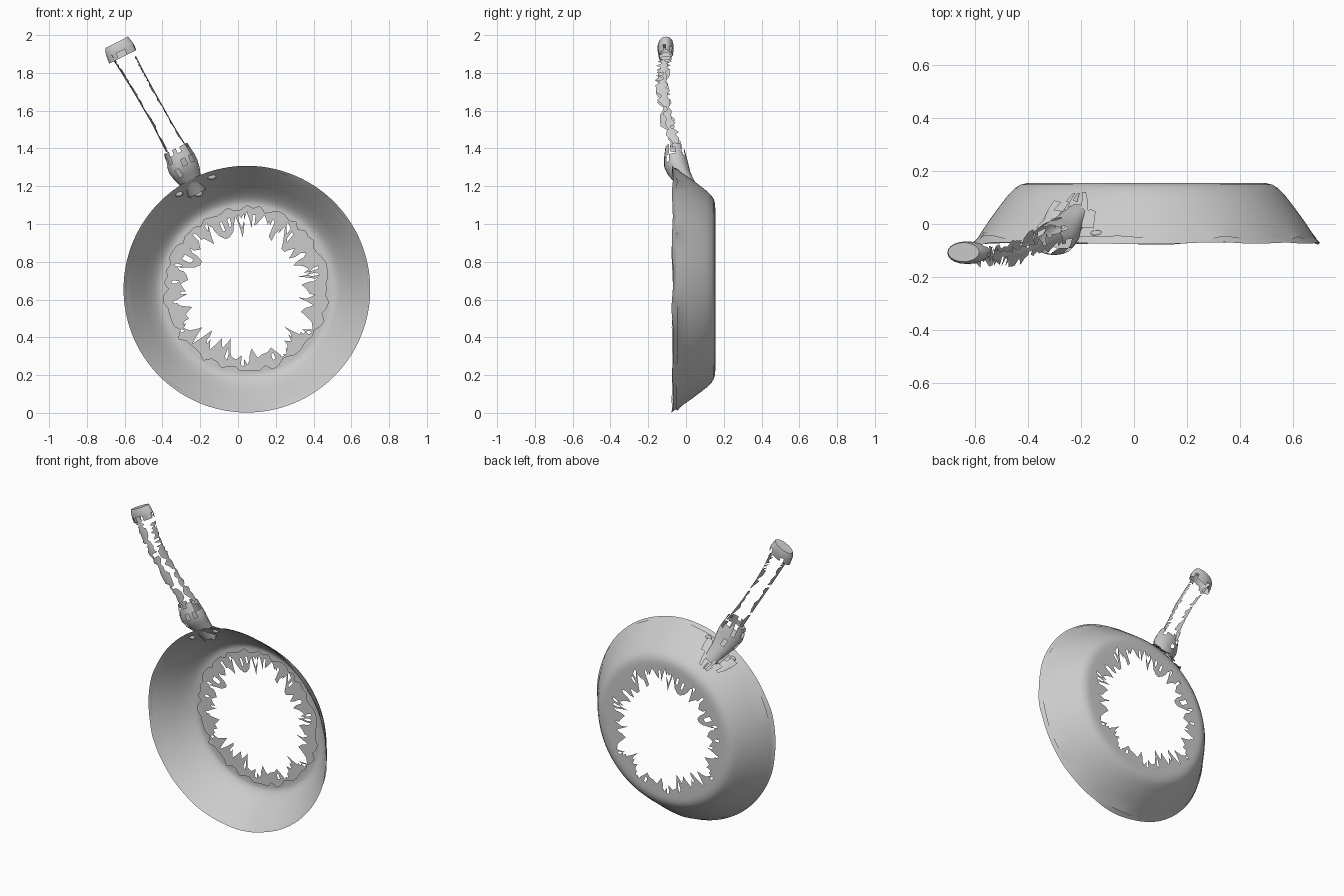
import bpy, bmesh, math, random
from mathutils import Vector

random.seed(7)
cube = bpy.data.objects.get("Cube")
if cube:
    bpy.data.objects.remove(cube, do_unlink=True)

metal = bpy.data.materials.new("light_grey_metal")
metal.use_nodes = True
GREY = (0.6, 0.6, 0.6, 1)
metal.diffuse_color = GREY
metal.node_tree.nodes["Principled BSDF"].inputs["Base Color"].default_value = GREY

CENTRE = Vector((0.047, 0, 0.655))
AXIS = Vector((-0.45, 0, 0.893))      # direction of the handle
SIDE = Vector((0.893, 0, 0.45))       # across the handle
DEPTH = Vector((0, 1, 0))


def finish(name, bm):
    loose = [v for v in bm.verts if not v.link_faces]
    bmesh.ops.delete(bm, geom=loose, context='VERTS')
    bmesh.ops.recalc_face_normals(bm, faces=bm.faces)
    mesh = bpy.data.meshes.new(name)
    bm.to_mesh(mesh)
    bm.free()
    mesh.materials.append(metal)
    obj = bpy.data.objects.new(name, mesh)
    bpy.context.collection.objects.link(obj)
    bpy.ops.object.select_all(action='DESELECT')
    obj.select_set(True)
    bpy.context.view_layer.objects.active = obj
    bpy.ops.object.shade_smooth_by_angle(angle=math.radians(40))
    return obj


def skin(bm, rows, closed=True, drop=lambda i: 0):
    """Join rows of points with quads; drop(row) is the chance of a gap."""
    grid = [[bm.verts.new(p) for p in row] for row in rows]
    n = len(grid[0])
    for i in range(len(grid) - 1):
        for j in range(n if closed else n - 1):
            k = (j + 1) % n
            if random.random() >= drop(i):
                bm.faces.new((grid[i][j], grid[i][k], grid[i + 1][k], grid[i + 1][j]))
    return grid


def jagged(n, low, high, step):
    """Ragged closed outline with a tooth every few points."""
    keys = [random.uniform(low, high) for _ in range(n // step)]
    return [keys[i // step] + (keys[(i // step + 1) % len(keys)] - keys[i // step])
            * (i % step) / step for i in range(n)]


def pan_shell(name, profile, hole, rim_wobble, drop):
    bm = bmesh.new()
    n = len(hole)
    rows = []
    wobble = jagged(n, -rim_wobble, rim_wobble, 4)
    for i, (r, y) in enumerate(profile):
        row = []
        for j in range(n):
            a = math.tau * j / n
            yy = y + (wobble[j] if i == 0 else 0)
            row.append(CENTRE + Vector((r * math.cos(a), yy, r * math.sin(a))))
        rows.append(row)
    # floor ring reaching in to the ragged hole
    r0, y0 = profile[-1]
    for t in (0.35, 0.7, 1):
        rows.append([CENTRE + Vector((math.cos(math.tau * j / n), 0, math.sin(math.tau * j / n)))
                     * (r0 + (min(hole[j], r0 - 0.005) - r0) * t) + DEPTH * y0 for j in range(n)])
    skin(bm, rows, True, drop)
    return finish(name, bm)


# Outer wall with the broken floor, and the shorter inner lining
outer = [(0.642, -0.055), (0.615, -0.02), (0.59, 0.017), (0.555, 0.065),
         (0.52, 0.11), (0.495, 0.135), (0.475, 0.148), (0.45, 0.154), (0.43, 0.155)]
inner = [(0.653, -0.073), (0.635, -0.053), (0.606, -0.015), (0.58, 0.016),
         (0.545, 0.062), (0.51, 0.105), (0.485, 0.128), (0.467, 0.14), (0.452, 0.144)]
last = len(outer)
pan_shell("pan_outer_wall", outer, jagged(160, 0.27, 0.41, 2), 0.012,
          lambda i: 0.12 if i >= last else 0)
pan_shell("pan_inner_lining", inner, jagged(160, 0.41, 0.447, 2), 0.005, lambda i: 0)


def tube(name, rings, sides=20, drop=lambda i: 0, cap=False):
    """Oval tube: each ring is x, y, z, half width, half depth."""
    bm = bmesh.new()
    rows = []
    for x, y, z, w, d in rings:
        rows.append([Vector((x, y, z)) + SIDE * w * math.cos(math.tau * j / sides)
                     + DEPTH * d * math.sin(math.tau * j / sides) for j in range(sides)])
    grid = skin(bm, rows, True, drop)
    if cap:
        bm.faces.new(grid[-1])
    return finish(name, bm)


# Neck between pan and handle, broken towards its upper end
tube("handle_neck", [(-0.215, 0.03, 1.16, 0.05, 0.045), (-0.245, 0.0, 1.215, 0.055, 0.05),
                     (-0.27, -0.035, 1.265, 0.075, 0.06), (-0.29, -0.05, 1.305, 0.083, 0.066),
                     (-0.305, -0.055, 1.34, 0.08, 0.062), (-0.32, -0.058, 1.375, 0.073, 0.055),
                     (-0.33, -0.06, 1.4, 0.068, 0.05)],
     drop=lambda i: (0, 0, 0.05, 0.1, 0.3, 0.45)[i])

# Closed tip of the handle
tube("handle_tip", [(-0.61, -0.108, 1.885, 0.08, 0.036), (-0.622, -0.108, 1.915, 0.08, 0.042),
                    (-0.637, -0.108, 1.945, 0.074, 0.042), (-0.642, -0.106, 1.962, 0.066, 0.036)],
     drop=lambda i: 0.15 if i == 0 else 0, cap=True)


# Two ragged side walls of the broken handle
def side_wall(name, path, bulge):
    bm = bmesh.new()
    rows = []
    count = 34
    for i in range(count + 1):
        t = i / count * (len(path) - 1)
        k = min(int(t), len(path) - 2)
        a, b = Vector(path[k]), Vector(path[k + 1])
        mid = a.lerp(b, t - k)
        front = random.uniform(0.008, 0.042)
        back = random.uniform(0.012, 0.04)
        rows.append([mid - DEPTH * front - SIDE * bulge * front * 6,
                     mid, mid + DEPTH * back - SIDE * bulge * back * 6])
    skin(bm, rows, False, lambda i: 0.06)
    return finish(name, bm)


side_wall("handle_right_wall", [(-0.38, -0.05, 1.38), (-0.45, -0.095, 1.52), (-0.555, -0.125, 1.7),
                                (-0.63, -0.122, 1.82), (-0.69, -0.108, 1.91)], -0.05)
side_wall("handle_left_wall", [(-0.265, -0.045, 1.4), (-0.345, -0.085, 1.53), (-0.44, -0.122, 1.7),
                               (-0.5, -0.122, 1.81), (-0.54, -0.108, 1.89)], 0.05)


# Torn mounting bracket lying on the outside of the wall
bm = bmesh.new()
rows = []
for i in range(5):
    t = i / 4
    r, y = 0.625 - 0.1 * t, -0.025 + 0.135 * t
    half = 0.19 * math.sqrt(1 - (0.85 * t) ** 2)
    rows.append([])
    for j in range(15):
        a = math.radians(119) + half * (j / 7 - 1)
        lift = random.uniform(0.008, 0.022)
        rows[-1].append(CENTRE + Vector((math.cos(a) * (r + lift), y + lift * 0.6,
                                         math.sin(a) * (r + lift))))
skin(bm, rows, False, lambda i: 0.35)
finish("mounting_bracket", bm)

# Three rivet heads on the inside of the wall
for i, (x, z) in enumerate([(-0.315, 1.16), (-0.21, 1.16), (-0.14, 1.25)]):
    r = math.hypot(x - CENTRE.x, z - CENTRE.z)
    y = 0.016 - (r - 0.58) * 1.2
    bm = bmesh.new()
    bmesh.ops.create_uvsphere(bm, u_segments=12, v_segments=8, radius=0.022)
    bmesh.ops.scale(bm, vec=(1.1, 0.6, 0.7), verts=bm.verts)
    bmesh.ops.translate(bm, vec=(x, y, z), verts=bm.verts)
    finish("rivet_%d" % (i + 1), bm)
